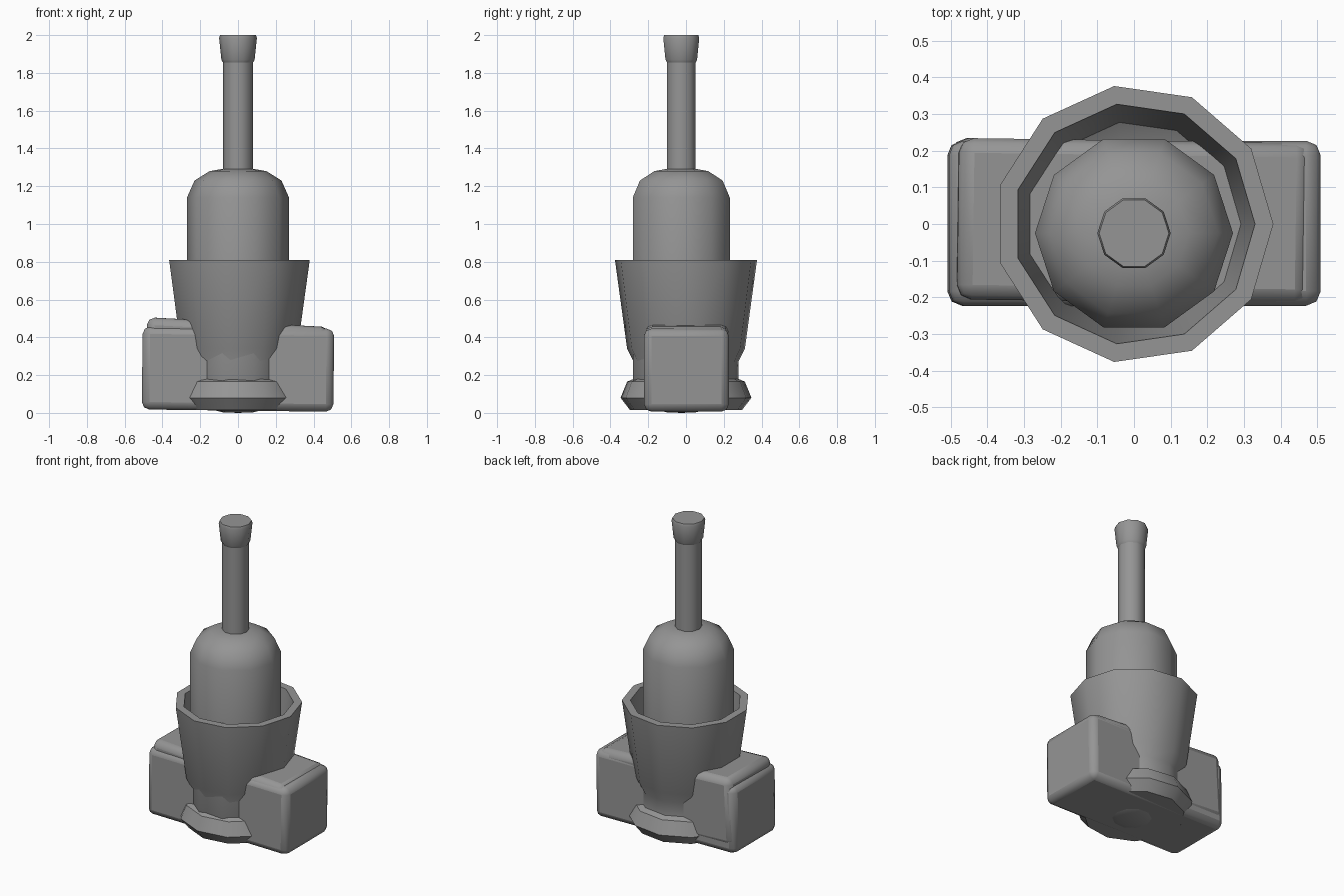
import bpy
import math

cube = bpy.data.objects.get("Cube")
if cube:
    bpy.data.objects.remove(cube, do_unlink=True)

stone = bpy.data.materials.new("grey_stone")
stone.use_nodes = True
GREY = (0.3, 0.3, 0.3, 1)
stone.diffuse_color = GREY
stone.node_tree.nodes["Principled BSDF"].inputs["Base Color"].default_value = GREY


def finish(obj):
    obj.data.materials.append(stone)
    bpy.ops.object.select_all(action='DESELECT')
    obj.select_set(True)
    bpy.context.view_layer.objects.active = obj
    bpy.ops.object.shade_smooth_by_angle(angle=math.radians(42))


def lathe(name, profile, sides, centre=(0, 0)):
    """Revolve (radius, height) points; zero radius closes the end."""
    verts, rings, faces = [], [], []
    for r, z in profile:
        n = sides if r > 0 else 1
        rings.append([len(verts) + i for i in range(n)])
        for i in range(n):
            a = 2 * math.pi * i / sides
            verts.append((r * math.cos(a), r * math.sin(a), z))
    for low, high in zip(rings, rings[1:]):
        for i in range(sides):
            j = (i + 1) % sides
            quad = [low[i % len(low)], low[j % len(low)],
                    high[j % len(high)], high[i % len(high)]]
            faces.append(list(dict.fromkeys(quad)))
    mesh = bpy.data.meshes.new(name)
    mesh.from_pydata(verts, [], faces)
    obj = bpy.data.objects.new(name, mesh)
    obj.location = (centre[0], centre[1], 0)
    bpy.context.collection.objects.link(obj)
    finish(obj)


def block(name, centre, size, tilt, turn=0):
    """Rounded block, tilted lengthwise and turned about the vertical."""
    bpy.ops.mesh.primitive_cube_add(
        size=1, location=centre,
        rotation=(0, math.radians(tilt), math.radians(turn)))
    obj = bpy.context.object
    obj.name = name
    obj.scale = size
    bpy.ops.object.transform_apply(location=False, rotation=False, scale=True)
    bevel = obj.modifiers.new("rounded_edges", 'BEVEL')
    bevel.width = 0.04
    bevel.segments = 2
    finish(obj)


# Mortar: foot, neck, flared bowl and hollow inside
lathe("mortar", [(0, 0.015), (0.30, 0.015), (0.35, 0.08), (0.315, 0.165),
                 (0.28, 0.18), (0.28, 0.27), (0.315, 0.34), (0.38, 0.81),
                 (0.33, 0.81), (0.28, 0.36), (0.2, 0.31), (0, 0.3)], 11)

# Pestle: rounded head with a thin handle and flared knob
PESTLE = (0, -0.025)
lathe("pestle_head", [(0, 0), (0.08, 0.003), (0.15, 0.02), (0.23, 0.07),
                      (0.27, 0.16), (0.27, 1.14), (0.23, 1.23),
                      (0.15, 1.28), (0.08, 1.292), (0, 1.295)], 10, PESTLE)
lathe("pestle_handle", [(0, 1.27), (0.08, 1.27), (0.08, 1.86), (0, 1.86)],
      10, PESTLE)
lathe("pestle_knob", [(0, 1.855), (0.08, 1.855), (0.088, 1.87), (0.1, 1.985),
                      (0.095, 2.0), (0, 2.0)], 10, PESTLE)

# Two overlapping support blocks through the mortar
block("level_block", (0, 0.002, 0.232), (1.014, 0.45, 0.44), 0.7)
block("tilted_block", (-0.01, 0.008, 0.263), (0.96, 0.44, 0.435), 3.1, -0.8)
